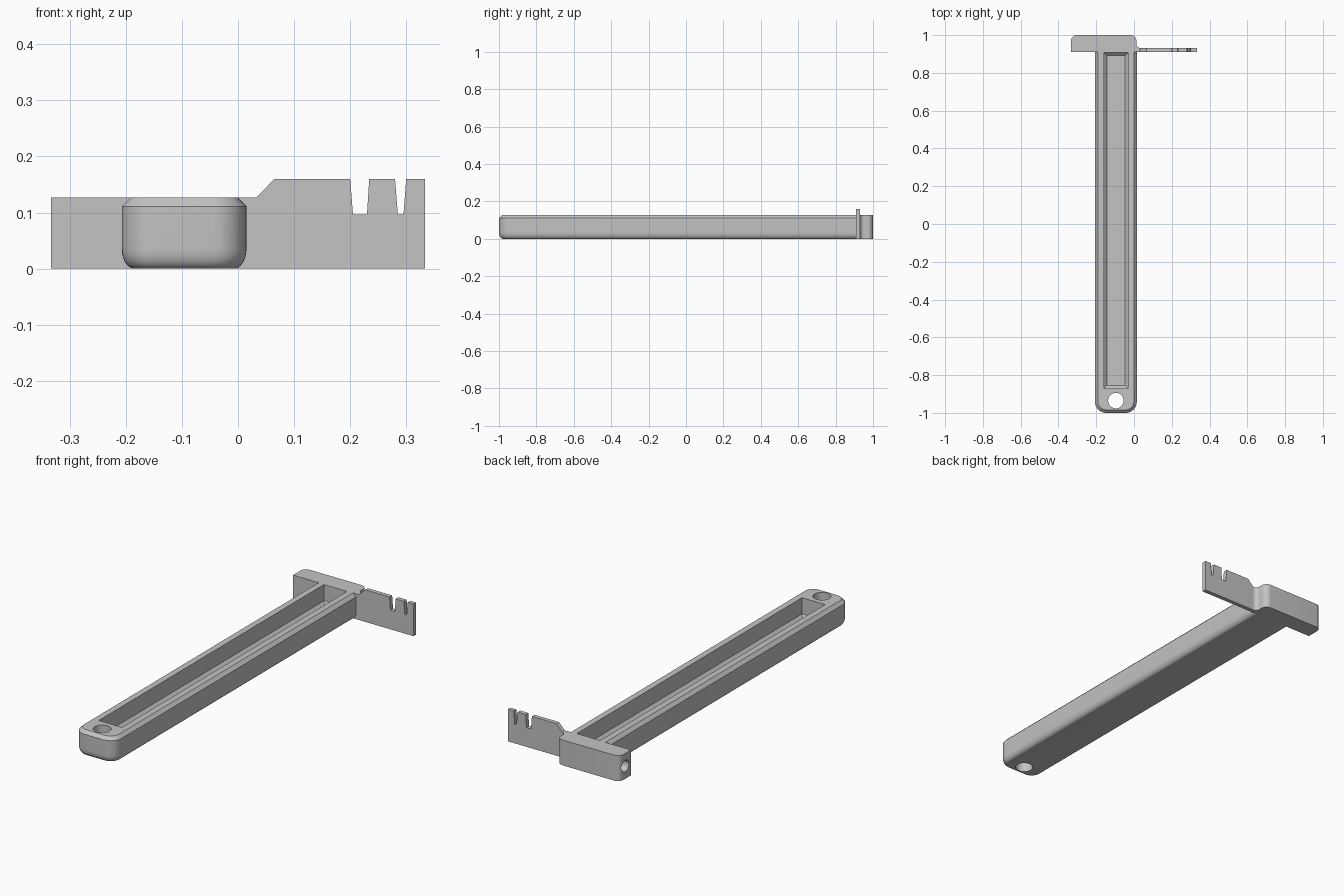
import bpy
import bmesh
from math import sin, cos, pi, radians
from mathutils import Matrix

if "Cube" in bpy.data.objects:
    bpy.data.objects.remove(bpy.data.objects["Cube"], do_unlink=True)

grey = bpy.data.materials.new("plain grey")
grey.use_nodes = True
GREY = (0.55, 0.55, 0.55, 1)
grey.diffuse_color = GREY
grey.node_tree.nodes["Principled BSDF"].inputs["Base Color"].default_value = GREY

TOP, BACK, HEAD_Y = 0.127, 1.0, 0.91
LEFT, RIGHT, MID = -0.207, 0.015, -0.096


def arc(cx, cy, r, start, end, n=10):
    """Points on an arc, angles in degrees."""
    angles = [radians(start + (end - start) * i / n) for i in range(n + 1)]
    return [(cx + r * cos(a), cy + r * sin(a)) for a in angles]


def loft(name, rings):
    """Closed solid skinned over rings of equal point count."""
    bm = bmesh.new()
    loops = [[bm.verts.new(p) for p in ring] for ring in rings]
    for a, b in zip(loops, loops[1:]):
        for i in range(len(a)):
            j = (i + 1) % len(a)
            bm.faces.new((a[i], a[j], b[j], b[i]))
    bm.faces.new(loops[0][::-1])
    bm.faces.new(loops[-1])
    bmesh.ops.recalc_face_normals(bm, faces=bm.faces)
    mesh = bpy.data.meshes.new(name)
    bm.to_mesh(mesh)
    bm.free()
    mesh.materials.append(grey)
    obj = bpy.data.objects.new(name, mesh)
    bpy.context.collection.objects.link(obj)
    return obj


def cylinder(name, r, length, matrix):
    circle = arc(0, 0, r, 0, 360, 40)[:-1]
    return loft(name, [[matrix @ Matrix.Translation((x, y, z)).to_translation()
                        for x, y in circle] for z in (-length / 2, length / 2)])


def cut(obj, cutter):
    """Subtract the cutter for good, then discard it."""
    mod = obj.modifiers.new("cut", 'BOOLEAN')
    mod.operation, mod.solver, mod.object = 'DIFFERENCE', 'EXACT', cutter
    deps = bpy.context.evaluated_depsgraph_get()
    mesh = bpy.data.meshes.new_from_object(obj.evaluated_get(deps))
    obj.modifiers.clear()
    obj.data = mesh
    bpy.data.objects.remove(cutter, do_unlink=True)


# Handle: rounded front end, rounded underside, chamfered rim
def handle_ring(inset, z):
    r = 0.06 - inset
    cy = -BACK + 0.06
    pts = [(LEFT + inset, HEAD_Y)]
    pts += arc(LEFT + 0.06, cy, r, 180, 270)
    pts += arc(RIGHT - 0.06, cy, r, 270, 360)
    pts += [(RIGHT - inset, HEAD_Y)]
    return [(x, y, z) for x, y in pts]


section = [(0.022 * (1 - sin(t)), 0.035 * (1 - cos(t)))
           for t in [i * pi / 16 for i in range(9)]]
section += [(0, TOP - 0.016), (0.016, TOP)]
handle = loft("handle", [handle_ring(i, z) for i, z in section])


# Long trough with sloped edges around its floor
def trough_ring(inset, z):
    x0, x1 = MID - 0.064 + inset, MID + 0.064 - inset
    y0, y1 = -0.87 + inset, 0.907 - inset
    return [(x0, y0, z), (x1, y0, z), (x1, y1, z), (x0, y1, z)]


cut(handle, loft("trough_cutter", [trough_ring(0.016, 0.03),
                                   trough_ring(0, 0.046),
                                   trough_ring(0, 0.2)]))

# Hanging hole
cut(handle, cylinder("hanging_hole_cutter", 0.041, 0.5,
                     Matrix.Translation((MID, -0.935, 0.06))))

# Cross head with rounded back corners and a fillet running into the plate
outline = [(-0.333, HEAD_Y), (0.035, HEAD_Y), (0.035, 0.931)]
outline += arc(0.035, 0.953, 0.022, 270, 180)
outline += arc(-0.017, 0.97, 0.03, 0, 90)
outline += arc(-0.303, 0.97, 0.03, 90, 180)
head = loft("cross_head", [[(x, y, z) for x, y in outline] for z in (0, TOP)])
cut(head, cylinder("end_hole_cutter", 0.028, 0.4,
                   Matrix.Translation((-0.35, 0.955, 0.064))
                   @ Matrix.Rotation(pi / 2, 4, 'Y')))

# Thin gauge plate with two tapered notches
H, NOTCH = 0.16, 0.096
profile = [(0.033, 0), (0.333, 0), (0.333, H),
           (0.3, H), (0.295, NOTCH), (0.285, NOTCH), (0.28, H),
           (0.234, H), (0.23, NOTCH), (0.205, NOTCH), (0.2, H),
           (0.065, H), (0.033, TOP)]
plate = loft("gauge_plate", [[(x, y, z) for x, z in profile]
                             for y in (HEAD_Y, 0.931)])

# Smooth the curved walls and keep the corners crisp
for obj in (handle, head, plate):
    bpy.ops.object.select_all(action='DESELECT')
    obj.select_set(True)
    bpy.context.view_layer.objects.active = obj
    bpy.ops.object.shade_smooth_by_angle(angle=radians(30))
